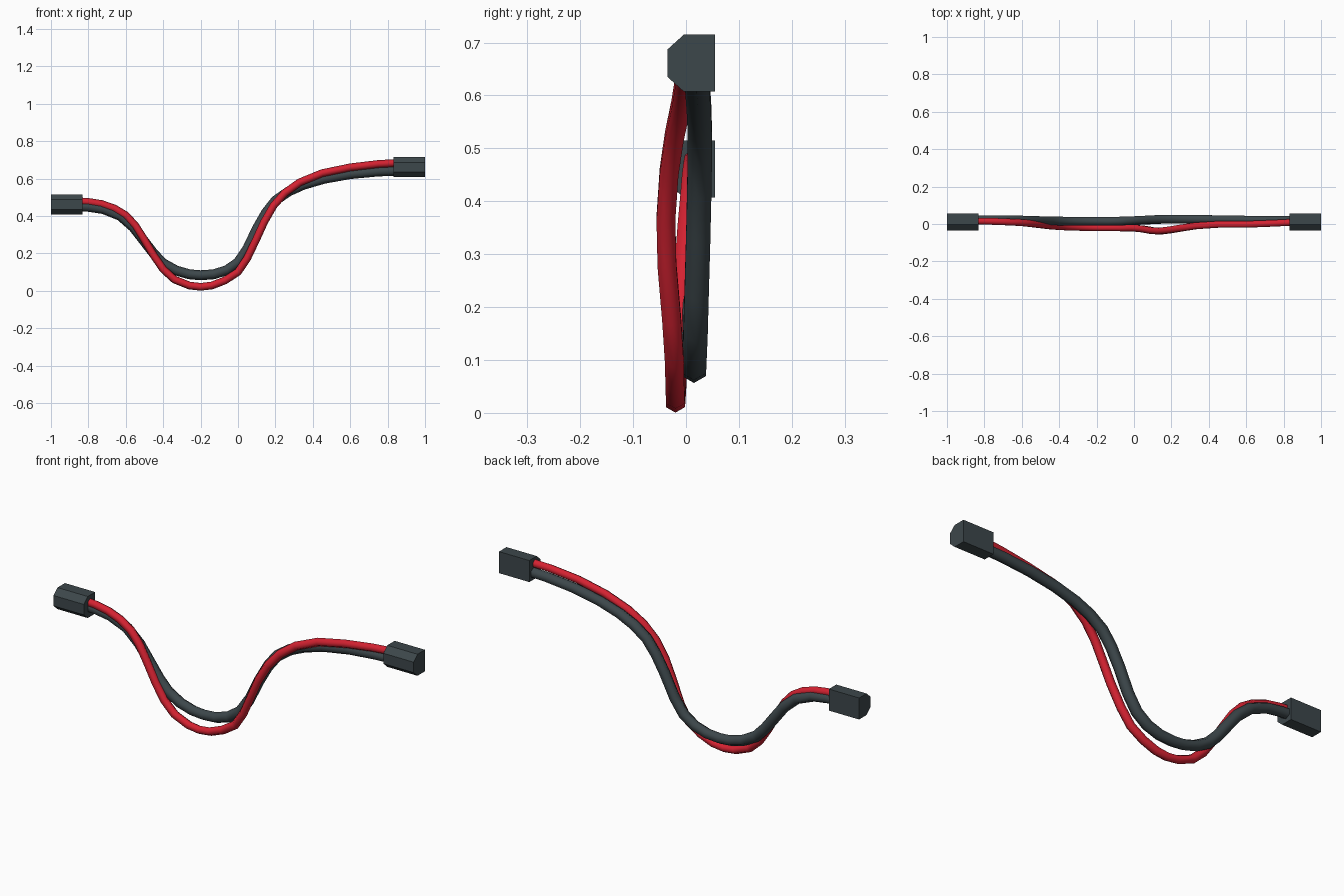
import bpy, bmesh, math
from mathutils import Vector


def material(name, rgb):
    m = bpy.data.materials.new(name)
    m.diffuse_color = (*rgb, 1)
    return m


DARK = material("dark_grey", (0.046, 0.063, 0.07))
RED = material("red", (0.66, 0.016, 0.031))


def make_object(name, bm, mat, smooth):
    bmesh.ops.recalc_face_normals(bm, faces=bm.faces)
    me = bpy.data.meshes.new(name)
    bm.to_mesh(me)
    bm.free()
    me.materials.append(mat)
    for p in me.polygons:
        p.use_smooth = smooth and len(p.vertices) == 4
    ob = bpy.data.objects.new(name, me)
    bpy.context.collection.objects.link(ob)
    return ob


def skin(rings, name, mat, smooth):
    """Join a row of point rings into a closed tube."""
    bm = bmesh.new()
    loops = [[bm.verts.new(p) for p in r] for r in rings]
    n = len(loops[0])
    for a, b in zip(loops, loops[1:]):
        for i in range(n):
            j = (i + 1) % n
            bm.faces.new((a[i], a[j], b[j], b[i]))
    bm.faces.new(loops[0])
    bm.faces.new(loops[-1])
    return make_object(name, bm, mat, smooth)


def cable(name, path, radius, mat):
    """Six-sided smooth cable, one hexagon edge pointing straight down."""
    pts = [Vector(p) for p in path]
    rings = []
    for i, p in enumerate(pts):
        t = pts[min(i + 1, len(pts) - 1)] - pts[max(i - 1, 0)]
        if i in (0, len(pts) - 1):
            t = Vector((1, 0, 0))
        t.normalize()
        up = t.cross(Vector((0, 1, 0))).normalized() * -1
        side = up.cross(t)
        rings.append([p + radius * (math.cos(a) * up + math.sin(a) * side)
                      for a in (k * math.pi / 3 for k in range(6))])
    skin(rings, name, mat, True)


# Plug housings: box with the two front edges chamfered
PROFILE = [(-0.035, -0.026), (-0.035, 0.026), (-0.004, 0.054),
           (0.055, 0.054), (0.055, -0.054), (-0.004, -0.054)]
for name, x0, x1, z in (("left_plug", -1.0, -0.832, 0.461),
                        ("right_plug", 0.832, 1.0, 0.661)):
    skin([[(x, py, z + pz) for py, pz in PROFILE] for x in (x0, x1)],
         name, DARK, False)

# Thick dark cable
cable("dark_cable", [
    (-0.86, 0.022, 0.452), (-0.80, 0.022, 0.449), (-0.72, 0.022, 0.437),
    (-0.63, 0.022, 0.401), (-0.56, 0.020, 0.340), (-0.50, 0.018, 0.263),
    (-0.45, 0.017, 0.198), (-0.40, 0.016, 0.147), (-0.33, 0.015, 0.108),
    (-0.26, 0.015, 0.088), (-0.20, 0.015, 0.083), (-0.13, 0.015, 0.088),
    (-0.06, 0.016, 0.110), (0.00, 0.018, 0.152), (0.05, 0.020, 0.225),
    (0.10, 0.023, 0.330), (0.15, 0.025, 0.418), (0.20, 0.026, 0.482),
    (0.27, 0.026, 0.531), (0.35, 0.025, 0.567), (0.46, 0.023, 0.599),
    (0.60, 0.021, 0.624), (0.75, 0.020, 0.638), (0.86, 0.020, 0.642)],
    0.0265, DARK)

# Thin red cable, sagging lower and leaning forward
cable("red_cable", [
    (-0.86, 0.016, 0.479), (-0.80, 0.015, 0.475), (-0.73, 0.013, 0.464),
    (-0.66, 0.010, 0.440), (-0.60, 0.007, 0.404), (-0.55, 0.002, 0.350),
    (-0.50, -0.004, 0.272), (-0.45, -0.010, 0.188), (-0.40, -0.014, 0.115),
    (-0.34, -0.017, 0.060), (-0.26, -0.019, 0.028), (-0.20, -0.020, 0.021),
    (-0.14, -0.020, 0.028), (-0.07, -0.021, 0.055), (0.00, -0.022, 0.100),
    (0.05, -0.027, 0.175), (0.10, -0.036, 0.280), (0.14, -0.038, 0.368),
    (0.19, -0.032, 0.455), (0.25, -0.022, 0.523), (0.33, -0.010, 0.580),
    (0.45, -0.002, 0.629), (0.60, -0.002, 0.660), (0.75, 0.004, 0.678),
    (0.86, 0.010, 0.684)],
    0.0205, RED)
